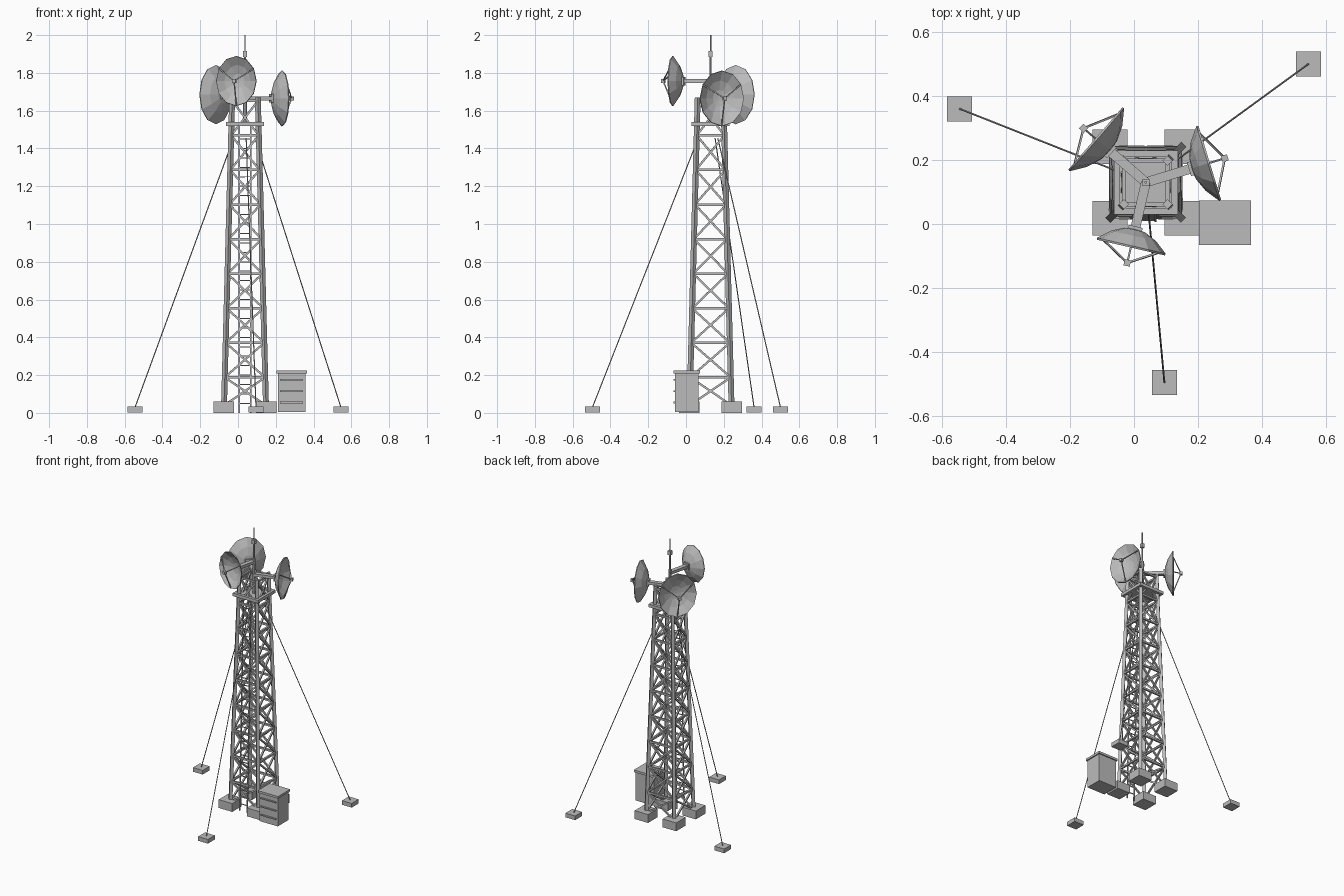
import bpy, bmesh, math
from mathutils import Vector, Matrix

cube = bpy.data.objects.get("Cube")
if cube:
    bpy.data.objects.remove(cube)

# Single painted-steel colour
grey = bpy.data.materials.new("steel_grey")
grey.use_nodes = True
COLOUR = (0.5, 0.5, 0.5, 1)
grey.diffuse_color = COLOUR
grey.node_tree.nodes["Principled BSDF"].inputs["Base Color"].default_value = COLOUR

CX, CY = 0.037, 0.13          # tower axis
TOP = 1.67                    # height of the legs
CORNERS = [(-1, -1), (1, -1), (1, 1), (-1, 1)]


def finish(bm, name):
    mesh = bpy.data.meshes.new(name)
    bm.to_mesh(mesh)
    bm.free()
    mesh.materials.append(grey)
    obj = bpy.data.objects.new(name, mesh)
    bpy.context.collection.objects.link(obj)
    return obj


def box(bm, centre, size, rot=None):
    m = Matrix.Translation(centre) @ (rot or Matrix()) @ Matrix.Diagonal((*size, 1))
    bmesh.ops.create_cube(bm, size=1, matrix=m)


def beam(bm, a, b, width, height=None):
    """Rectangular bar from a to b."""
    a, b = Vector(a), Vector(b)
    rot = (b - a).to_track_quat('Z', 'Y').to_matrix().to_4x4()
    box(bm, (a + b) / 2, (width, height or width, (b - a).length), rot)


def rod(bm, a, b, radius, sides=6):
    """Round bar from a to b."""
    a, b = Vector(a), Vector(b)
    rot = (b - a).to_track_quat('Z', 'Y').to_matrix().to_4x4()
    bmesh.ops.create_cone(bm, cap_ends=True, segments=sides, radius1=radius,
                          radius2=radius, depth=(b - a).length,
                          matrix=Matrix.Translation((a + b) / 2) @ rot)


def half(z):
    """Half spacing of the tapering legs at height z."""
    return 0.112 + (0.068 - 0.112) * z / TOP


def corner(i, z):
    sx, sy = CORNERS[i % 4]
    return Vector((CX + sx * half(z), CY + sy * half(z), z))


# Footings and legs
feet, legs = bmesh.new(), bmesh.new()
for i in range(4):
    foot = corner(i, 0)
    box(feet, (foot.x, foot.y, 0.03), (0.108, 0.108, 0.06))
    beam(legs, corner(i, 0.03), corner(i, TOP), 0.022)
finish(feet, "footings")
finish(legs, "tower_legs")

# Lattice bracing: a cross and a crossbar on every side of every bay
BAY = 0.183
rails, crosses = bmesh.new(), bmesh.new()
for level in range(9):
    low, high = max(0.04, level * BAY + 0.005), (level + 1) * BAY + 0.005
    for i in range(4):
        beam(crosses, corner(i, low), corner(i + 1, high), 0.011)
        beam(crosses, corner(i + 1, low), corner(i, high), 0.011)
        beam(rails, corner(i, high), corner(i + 1, high), 0.013)
finish(rails, "tower_crossbars")
finish(crosses, "tower_braces")

# Platform with raised rim
deck = bmesh.new()
box(deck, (CX, CY, 1.525), (0.18, 0.18, 0.008))
for s in (-1, 1):
    box(deck, (CX + s * 0.09, CY, 1.53), (0.02, 0.2, 0.022))
    box(deck, (CX, CY + s * 0.09, 1.53), (0.16, 0.02, 0.022))
finish(deck, "platform")

# Ladder leaning along the front face
ladder = bmesh.new()


def ladder_point(side, z):
    return Vector((CX + side * 0.03, CY - half(z) - 0.008, z))


for side in (-1, 1):
    beam(ladder, ladder_point(side, 0), ladder_point(side, 1.52), 0.007)
for k in range(1, 30):
    z = k * 0.05
    beam(ladder, ladder_point(-1, z), ladder_point(1, z), 0.005)
finish(ladder, "ladder")

# Mast and thin aerial
mast = bmesh.new()
rod(mast, (CX, CY, 1.52), (CX, CY, 1.78), 0.011, 8)
rod(mast, (CX, CY, 1.78), (CX, CY, 1.9), 0.006, 8)
box(mast, (CX, CY, 1.9), (0.022, 0.022, 0.03))
rod(mast, (CX, CY, 1.9), (CX, CY, 2.0), 0.004, 6)
finish(mast, "mast")


def make_dish(name, angle, z, radius):
    """Oval faceted dish; local +z points outward, local y is up."""
    bm = bmesh.new()
    depth, sides, squash = 0.055, 12, 0.83

    def rim(a, r, h):
        return Vector((r * squash * math.cos(a), r * math.sin(a), h))

    # Thin double-walled bowl swept from an inner and outer profile
    profile = [(t, depth * t * t - depth) for t in (0.3, 0.65, 1.0)]
    profile_in = [(t * 0.985, h + 0.006) for t, h in reversed(profile)]
    rings = [[bm.verts.new(rim(2 * math.pi * k / sides, t * radius, h))
              for k in range(sides)] for t, h in profile + profile_in]
    for r0, r1 in zip(rings, rings[1:]):
        for k in range(sides):
            n = (k + 1) % sides
            bm.faces.new((r0[k], r0[n], r1[n], r1[k]))
    for ring, h in ((rings[0], -depth), (rings[-1], 0.006 - depth)):
        hub = bm.verts.new((0, 0, h))
        for k in range(sides):
            bm.faces.new((ring[k], ring[(k + 1) % sides], hub))
    bmesh.ops.recalc_face_normals(bm, faces=bm.faces)
    # Feed horn on three struts
    feed = Vector((0, 0, 0.055))
    for deg in (30, 150, 270):
        beam(bm, rim(math.radians(deg), radius * 0.96, 0), feed, 0.006)
    box(bm, feed, (0.02, 0.02, 0.02))
    # Arm back to the mast
    box(bm, (0, 0, -0.125), (0.03, 0.02, 0.155))
    box(bm, (0, 0, -0.055), (0.045, 0.045, 0.014))
    out = Vector((math.cos(angle), math.sin(angle), 0))
    up = Vector((0, 0, 1))
    frame = Matrix((up.cross(out), up, out)).transposed().to_4x4()
    obj = finish(bm, name)
    obj.matrix_world = Matrix.Translation(Vector((CX, CY, z)) + out * 0.203) @ frame


make_dish("left_dish", math.radians(17), 1.665, 0.148)
make_dish("back_dish", math.radians(139), 1.685, 0.157)
make_dish("front_dish", math.radians(257), 1.757, 0.133)

# Guy wires and their anchor blocks
wires, anchors = bmesh.new(), bmesh.new()
for x, y in ((-0.545, 0.36), (0.545, 0.5), (0.095, -0.495)):
    out = Vector((x - CX, y - CY, 0)).normalized() * 0.065
    rod(wires, Vector((CX, CY, 1.455)) + out, (x, y, 0.03), 0.003, 5)
    box(anchors, (x, y, 0.018), (0.078, 0.078, 0.03))
finish(wires, "guy_wires")
finish(anchors, "anchor_blocks")

# Equipment cabinet with lid and front slats
cabinet = bmesh.new()
KX, KY = 0.284, 0.004
box(cabinet, (KX, KY, 0.107), (0.146, 0.122, 0.205))
box(cabinet, (KX, KY, 0.217), (0.162, 0.138, 0.016))
for z in (0.055, 0.115, 0.175):
    box(cabinet, (KX, KY - 0.065, z), (0.122, 0.01, 0.008))
finish(cabinet, "equipment_cabinet")
